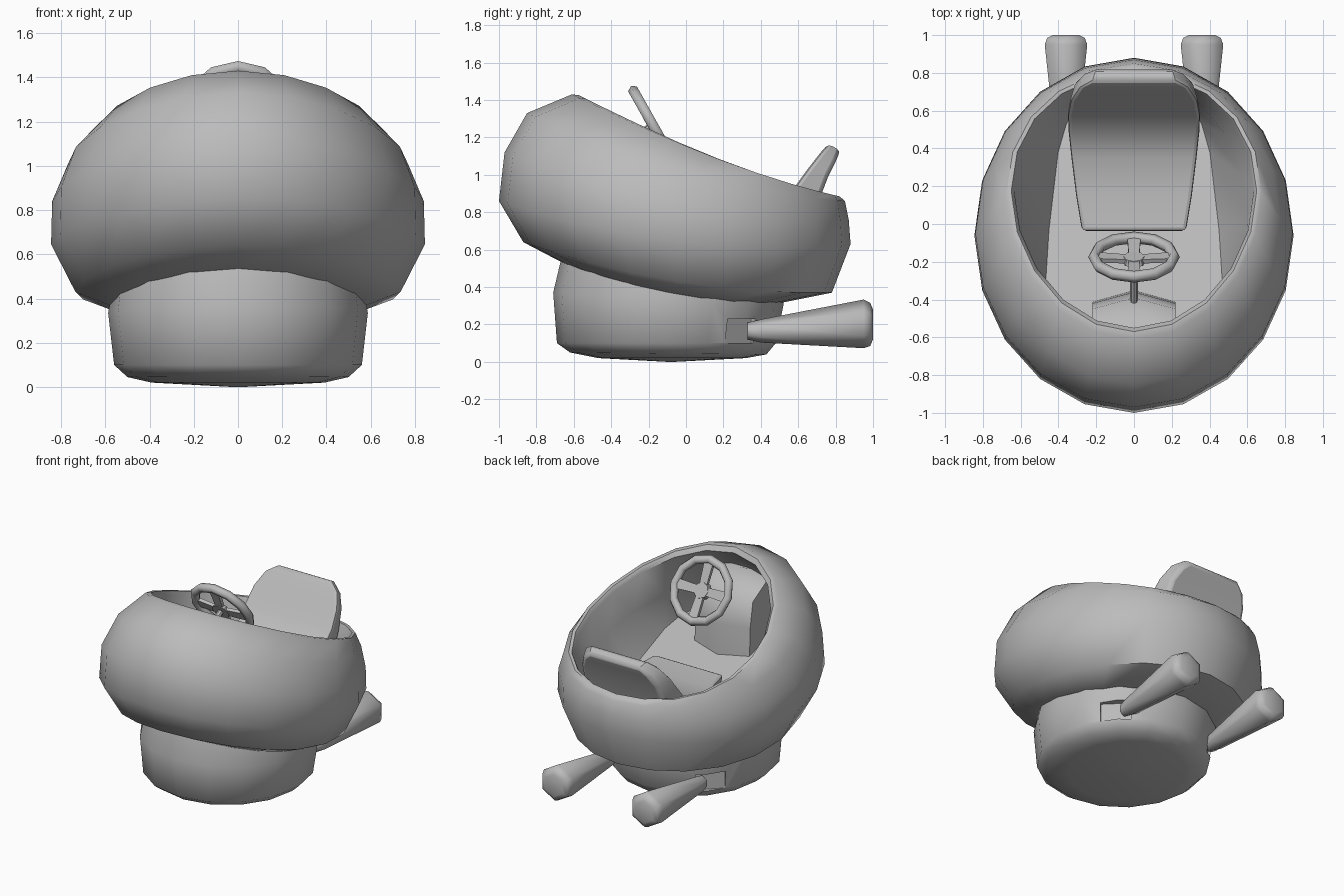
import bpy, bmesh, math
from mathutils import Vector, Matrix

if "Cube" in bpy.data.objects:
    bpy.data.objects.remove(bpy.data.objects["Cube"])

grey = bpy.data.materials.new("plain_grey")
grey.use_nodes = True
colour = (0.5, 0.5, 0.5, 1)
grey.diffuse_color = colour
grey.node_tree.nodes["Principled BSDF"].inputs["Base Color"].default_value = colour


def activate(ob):
    bpy.ops.object.select_all(action='DESELECT')
    ob.select_set(True)
    bpy.context.view_layer.objects.active = ob


def smooth(ob, angle):
    activate(ob)
    bpy.ops.object.shade_smooth_by_angle(angle=math.radians(angle))


def finish(name, bm, angle=40):
    bmesh.ops.recalc_face_normals(bm, faces=bm.faces)
    mesh = bpy.data.meshes.new(name)
    bm.to_mesh(mesh)
    bm.free()
    mesh.materials.append(grey)
    ob = bpy.data.objects.new(name, mesh)
    bpy.context.collection.objects.link(ob)
    smooth(ob, angle)
    return ob


def loft(name, rings, angle=40):
    """Skin a list of equal-length point rings and cap both ends."""
    bm = bmesh.new()
    rows = [[bm.verts.new(p) for p in ring] for ring in rings]
    n = len(rows[0])
    for a, b in zip(rows, rows[1:]):
        for i in range(n):
            j = (i + 1) % n
            bm.faces.new((a[i], a[j], b[j], b[i]))
    bm.faces.new(rows[0])
    bm.faces.new(rows[-1])
    return finish(name, bm, angle)


def oval(front, back, width, sag=0.0, n=20, power=1.0, taper=0.0, egg=0.0):
    """Tilted oval ring from a front (y, z) point to a back (y, z) point."""
    pts = []
    for i in range(n):
        t = 2 * math.pi * i / n
        s, c = math.sin(t), math.cos(t)
        k = (1 - math.copysign(abs(c) ** power, c)) / 2
        y = front[0] + (back[0] - front[0]) * k + egg * s * s
        z = front[1] + (back[1] - front[1]) * k - sag * s * s
        x = width * math.copysign(abs(s) ** power, s) * (1 - taper * (k - 0.5))
        pts.append((x, y, z))
    return pts


def rod(name, a, b, r1, r2, sides=8):
    a, b = Vector(a), Vector(b)
    bm = bmesh.new()
    turn = (b - a).to_track_quat('Z', 'Y').to_matrix().to_4x4()
    bmesh.ops.create_cone(bm, cap_ends=True, segments=sides, radius1=r1, radius2=r2,
                          depth=(b - a).length, matrix=Matrix.Translation((a + b) / 2) @ turn)
    return finish(name, bm)


# Bulging body shell: outside from the underside up, over the rim, down to the floor
loft("body_shell", [
    oval((-0.66, 0.53), (0.48, 0.31), 0.58, 0.05),
    oval((-0.87, 0.64), (0.78, 0.37), 0.735, 0.075),
    oval((-1.0, 0.86), (0.88, 0.63), 0.845, 0.10),
    oval((-0.97, 1.12), (0.87, 0.76), 0.84, 0.10),
    oval((-0.85, 1.33), (0.85, 0.86), 0.77, 0.09, egg=0.03),
    oval((-0.61, 1.43), (0.82, 0.885), 0.675, 0.07, egg=0.06),
    oval((-0.57, 1.425), (0.80, 0.885), 0.65, 0.07, egg=0.06),
    oval((-0.55, 1.39), (0.79, 0.86), 0.635, 0.07, egg=0.06),
    oval((-0.80, 1.10), (0.77, 0.72), 0.60, 0.03, egg=0.04),
    oval((-0.76, 0.86), (0.70, 0.40), 0.45, power=0.5, taper=0.3),
], 50)

# Rounded pedestal, its top tucked into the shell
base = loft("base", [
    oval((-0.665, 0.56), (0.52, 0.37), 0.57, 0.04, 16),
    oval((-0.71, 0.37), (0.52, 0.30), 0.587, 0, 16),
    oval((-0.69, 0.10), (0.48, 0.10), 0.56, 0, 16),
    oval((-0.62, 0.05), (0.43, 0.04), 0.50, 0, 16),
    oval((-0.47, 0.02), (0.32, 0.02), 0.39, 0, 16),
    oval((-0.1, 0.0), (-0.06, 0.0), 0.02, 0, 16),
], 50)

# Diagonal recesses beside the exhaust pipes
for side in (-1, 1):
    bm = bmesh.new()
    bmesh.ops.create_cube(bm, size=1, matrix=Matrix.Translation((side * 0.455, 0.345, 0.165))
                          @ Matrix.Rotation(side * math.pi / 4, 4, 'Z')
                          @ Matrix.Diagonal((0.19, 0.2, 0.13, 1)))
    cutter = finish("recess_cutter", bm)
    m = base.modifiers.new("recess", 'BOOLEAN')
    m.operation, m.solver, m.object = 'DIFFERENCE', 'EXACT', cutter
    activate(base)
    bpy.ops.object.modifier_apply(modifier=m.name)
    bpy.data.objects.remove(cutter)
smooth(base, 50)

# Flared six-sided exhaust pipes
for side, label in ((1, "left"), (-1, "right")):
    rings = []
    for y, z, r in ((0.33, 0.165, 0.045), (0.40, 0.165, 0.062), (0.95, 0.203, 0.13),
                    (0.985, 0.2, 0.115), (1.0, 0.2, 0.08)):
        rings.append([(side * 0.36 + r * math.sin(i * math.pi / 3), y,
                       z + r * math.cos(i * math.pi / 3)) for i in range(6)])
    loft(label + "_exhaust_pipe", rings, 62)

# Seat: cushion and backrest swept as one wedge (top y, z, half width, underside y, z)
stations = [(-0.04, 0.78, 0.28, -0.02, 0.66), (0.15, 0.76, 0.31, 0.15, 0.60),
            (0.35, 0.765, 0.335, 0.45, 0.55), (0.48, 0.82, 0.35, 0.64, 0.65),
            (0.57, 0.92, 0.355, 0.71, 0.86), (0.65, 1.03, 0.34, 0.76, 0.99),
            (0.72, 1.12, 0.295, 0.80, 1.07), (0.76, 1.165, 0.22, 0.825, 1.13)]
seat = loft("seat", [[(-w, y, z), (w, y, z), (w * 0.9, v, u), (-w * 0.9, v, u)]
                     for y, z, w, v, u in stations])
m = seat.modifiers.new("soft_edges", 'BEVEL')
m.width, m.segments, m.limit_method = 0.022, 2, 'ANGLE'
m.angle_limit = math.radians(50)
activate(seat)
bpy.ops.object.modifier_apply(modifier=m.name)
smooth(seat, 40)

# Console under the cowl, slightly ridged along its middle
profile = [(-0.35, 0.66), (-0.36, 0.95), (-0.39, 1.13), (-0.62, 1.26), (-0.80, 1.2), (-0.80, 0.8)]
loft("console", [[(x, y - 0.06 * (x != 0), z) for y, z in profile] for x in (-0.22, 0, 0.22)], 60)

# Steering wheel with four spokes, hub and column
normal = Vector((0, 0.87, 0.49)).normalized()
across = Vector((1, 0, 0))
up = normal.cross(across)
centre = Vector((0, -0.175, 1.262))
radius, tube = 0.212, 0.031
sides = 12


def spoke_axis(turn):
    return across * math.cos(turn) + up * math.sin(turn)


rings = []
for i in range(sides):
    out = spoke_axis(2 * math.pi * i / sides)
    rings.append([centre + out * (radius + tube * math.cos(k * math.pi / 3))
                  + normal * tube * math.sin(k * math.pi / 3) for k in range(6)])
bm = bmesh.new()
rows = [[bm.verts.new(p) for p in ring] for ring in rings]
for i in range(sides):
    a, b = rows[i], rows[(i + 1) % sides]
    for k in range(6):
        j = (k + 1) % 6
        bm.faces.new((a[k], a[j], b[j], b[k]))
finish("steering_wheel", bm, 65)

hub = centre - normal * 0.012
for i in range(4):
    out = spoke_axis(math.pi / 2 * i)
    sideways = normal.cross(out)
    rings = []
    for p, w in ((hub + out * 0.03, 0.028), (centre + out * radius, 0.036)):
        rings.append([p + sideways * w * a + normal * 0.012 * b
                      for a, b in ((-1, -1), (1, -1), (1, 1), (-1, 1))])
    loft("wheel_spoke_%d" % (i + 1), rings)
rod("wheel_hub", hub - normal * 0.016, hub + normal * 0.016, 0.065, 0.055)
rod("steering_column", hub, hub - normal * 0.32, 0.02, 0.02)
